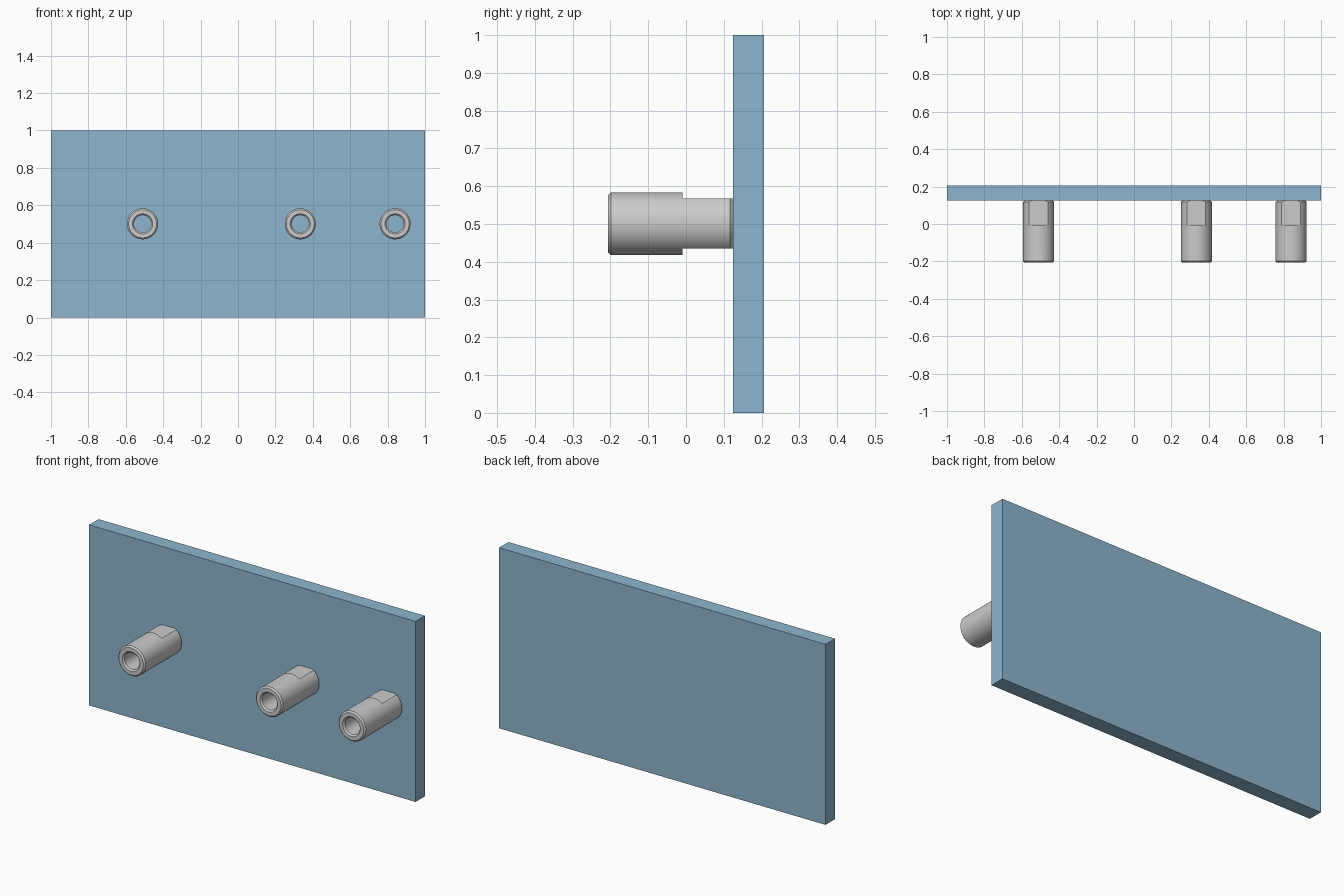
import bpy
import bmesh
from math import radians, tau
from mathutils import Matrix, Vector

FRONT, BACK = -0.207, 0.207
PLATE_FRONT = 0.125
MID_Z = 0.5
RADIUS, BORE, CHAMFER = 0.083, 0.046, 0.008
FLAT_HALF, FLAT_START = 0.066, -0.009

cube = bpy.data.objects.get("Cube")
if cube:
    bpy.data.objects.remove(cube, do_unlink=True)


def material(name, colour):
    mat = bpy.data.materials.new(name)
    mat.use_nodes = True
    mat.diffuse_color = colour
    mat.node_tree.nodes["Principled BSDF"].inputs["Base Color"].default_value = colour
    return mat


def add_box(bm, low, high):
    low, high = Vector(low), Vector(high)
    place = Matrix.Translation((low + high) / 2) @ Matrix.Diagonal((*(high - low), 1))
    bmesh.ops.create_cube(bm, size=1, matrix=place)


def make_object(name, bm):
    bmesh.ops.recalc_face_normals(bm, faces=bm.faces)
    mesh = bpy.data.meshes.new(name)
    bm.to_mesh(mesh)
    bm.free()
    obj = bpy.data.objects.new(name, mesh)
    bpy.context.collection.objects.link(obj)
    return obj


# Panel
bm = bmesh.new()
add_box(bm, (-1, PLATE_FRONT, 0), (1, BACK, 1))
panel = make_object("panel", bm)
panel.data.materials.append(material("panel_blue", (0.27, 0.47, 0.62, 1)))

# Hollow standoff, turned around the y axis from (radius, y) points
profile = [
    (BORE, FRONT + CHAMFER), (BORE + CHAMFER, FRONT),
    (RADIUS - CHAMFER, FRONT), (RADIUS, FRONT + CHAMFER),
    (RADIUS, PLATE_FRONT - CHAMFER), (RADIUS - CHAMFER, PLATE_FRONT),
    (BORE + CHAMFER, PLATE_FRONT), (BORE, PLATE_FRONT - CHAMFER),
]
bm = bmesh.new()
ring = [bm.verts.new((r, y, 0)) for r, y in profile]
edges = [bm.edges.new((a, b)) for a, b in zip(ring, ring[1:] + ring[:1])]
bmesh.ops.spin(bm, geom=ring + edges, cent=(0, 0, 0), axis=(0, 1, 0),
               angle=tau, steps=64, use_merge=True)
bmesh.ops.remove_doubles(bm, verts=bm.verts, dist=0.0001)
standoff = make_object("standoff_right", bm)

# Wrench flats above and below the rear half
bm = bmesh.new()
for low, high in ((FLAT_HALF, 0.2), (-0.2, -FLAT_HALF)):
    add_box(bm, (-0.2, FLAT_START, low), (0.2, BACK, high))
cutter = make_object("flat_cutter", bm)
cutter.hide_render = True
flats = standoff.modifiers.new("flats", "BOOLEAN")
flats.operation = "DIFFERENCE"
flats.solver = "EXACT"
flats.object = cutter

bpy.ops.object.select_all(action="DESELECT")
standoff.select_set(True)
bpy.context.view_layer.objects.active = standoff
bpy.ops.object.modifier_apply(modifier="flats")
bpy.data.objects.remove(cutter, do_unlink=True)
bpy.ops.object.shade_smooth_by_angle(angle=radians(25))

# Three standoffs along the panel
standoff.location = (-0.51, 0, MID_Z + 0.001)
for name, x in (("standoff_middle", 0.333), ("standoff_left", 0.84)):
    copy = standoff.copy()
    copy.name = name
    copy.location.x = x
    bpy.context.collection.objects.link(copy)
